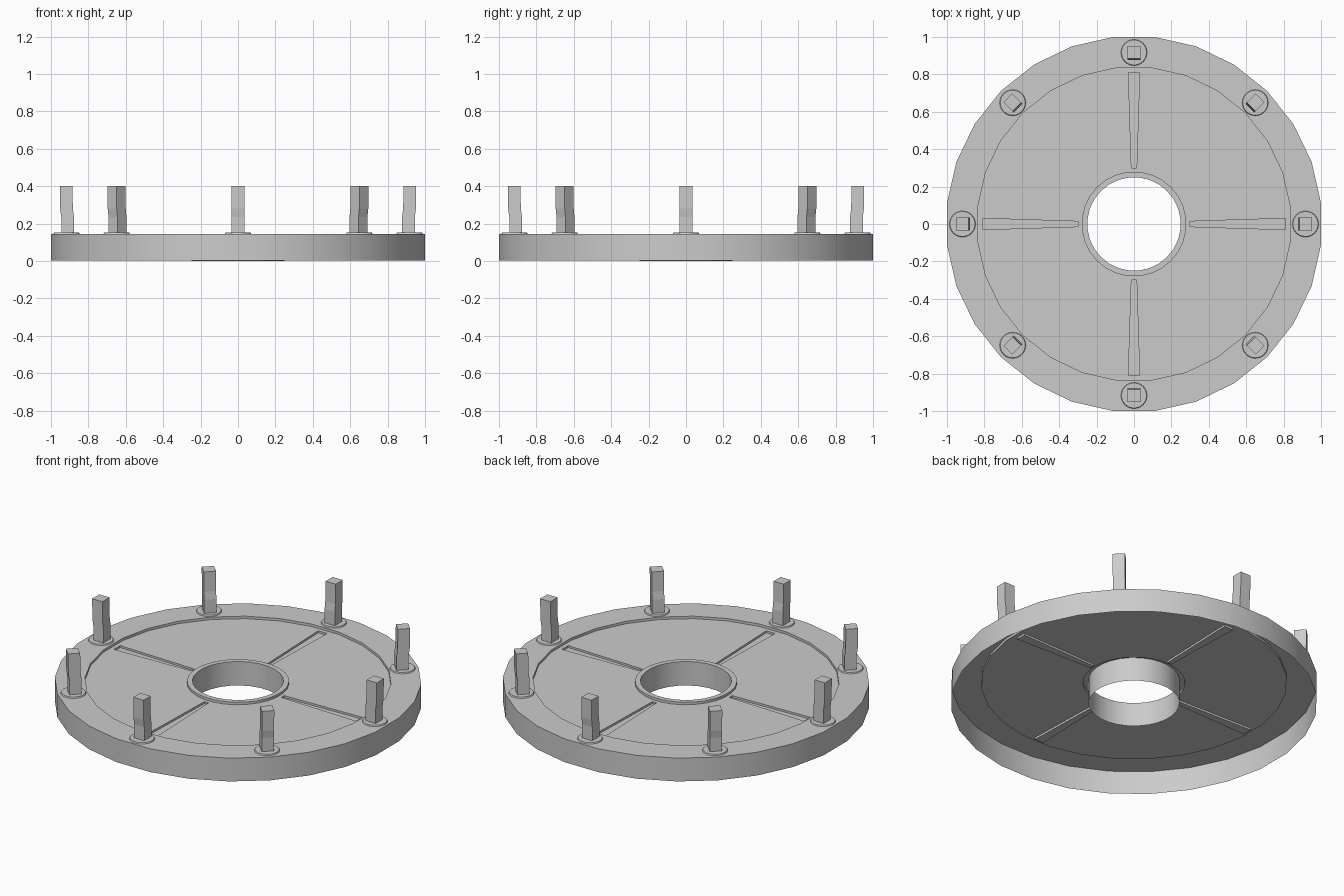
import bpy, bmesh, math
from mathutils import Vector, Matrix

if "Cube" in bpy.data.objects:
    bpy.data.objects.remove(bpy.data.objects["Cube"], do_unlink=True)

grey = bpy.data.materials.new("plain_grey")
grey.use_nodes = True
colour = (0.6, 0.6, 0.6, 1)
grey.diffuse_color = colour
grey.node_tree.nodes["Principled BSDF"].inputs["Base Color"].default_value = colour

SIDES = 28
TOP = 0.145
FLOOR = 0.13


def finish(bm, name, angle=30):
    mesh = bpy.data.meshes.new(name)
    bm.to_mesh(mesh)
    bm.free()
    mesh.materials.append(grey)
    obj = bpy.data.objects.new(name, mesh)
    bpy.context.collection.objects.link(obj)
    bpy.ops.object.select_all(action='DESELECT')
    obj.select_set(True)
    bpy.context.view_layer.objects.active = obj
    bpy.ops.object.shade_smooth_by_angle(angle=math.radians(angle))
    return obj


# Open-bottomed ring plate: outer wall, rim, recessed floor, hub lip and hole wall
bm = bmesh.new()
profile = [(1.006, 0.004), (1.006, TOP), (0.84, TOP), (0.84, FLOOR),
           (0.28, FLOOR), (0.28, TOP), (0.25, TOP), (0.25, 0)]
rings = []
for r, z in profile:
    ring = []
    for i in range(SIDES):
        a = (i - 0.5) * math.tau / SIDES
        ring.append(bm.verts.new((r * math.cos(a), r * math.sin(a), z)))
    rings.append(ring)
floor_faces = []
for k in range(len(rings) - 1):
    a, b = rings[k], rings[k + 1]
    for i in range(SIDES):
        j = (i + 1) % SIDES
        face = bm.faces.new((a[i], a[j], b[j], b[i]))
        if k == 3 and i % (SIDES // 4) == 0:
            floor_faces.append((face, i * math.tau / SIDES))

# Four tapered grooves sunk into the floor
for face, angle in floor_faces:
    bmesh.ops.inset_individual(bm, faces=[face], thickness=0.01)
    turn = Matrix.Rotation(angle, 3, 'Z')
    for v in face.verts:
        p = turn.inverted() @ v.co
        outer = p.x > 0.5
        side = math.copysign(0.03 if outer else 0.014, p.y)
        v.co = turn @ Vector((0.81 if outer else 0.30, side, FLOOR))
    groove = bmesh.ops.extrude_discrete_faces(bm, faces=[face])["faces"][0]
    bmesh.ops.translate(bm, verts=groove.verts, vec=(0, 0, -0.012))
bmesh.ops.recalc_face_normals(bm, faces=bm.faces)
top_face = max(bm.faces, key=lambda f: abs(f.normal.z) * f.calc_center_median().z)
if top_face.normal.z < 0:
    bmesh.ops.reverse_faces(bm, faces=bm.faces)
finish(bm, "ring_plate")


def build_post(index):
    turn = Matrix.Rotation(index * math.tau / 8, 4, 'Z')
    # Square post whose upper half steps slightly outward
    bm = bmesh.new()
    h = 0.034
    loops = []
    for x, z in [(0.911, TOP), (0.911, 0.235), (0.917, 0.28), (0.919, 0.4)]:
        loops.append([bm.verts.new((x + sx * h, sy * h, z))
                      for sx, sy in ((-1, -1), (1, -1), (1, 1), (-1, 1))])
    for a, b in zip(loops, loops[1:]):
        for i in range(4):
            j = (i + 1) % 4
            bm.faces.new((a[i], a[j], b[j], b[i]))
    bm.faces.new(loops[-1])
    bm.transform(turn)
    finish(bm, f"post_{index + 1}", 5)

    # Low round foot under the post
    bm = bmesh.new()
    bmesh.ops.create_cone(bm, cap_ends=True, segments=24, radius1=0.07,
                          radius2=0.067, depth=0.007)
    bmesh.ops.translate(bm, verts=bm.verts, vec=(0.917, 0, TOP + 0.0035))
    bm.transform(turn)
    finish(bm, f"post_foot_{index + 1}")


for n in range(8):
    build_post(n)
